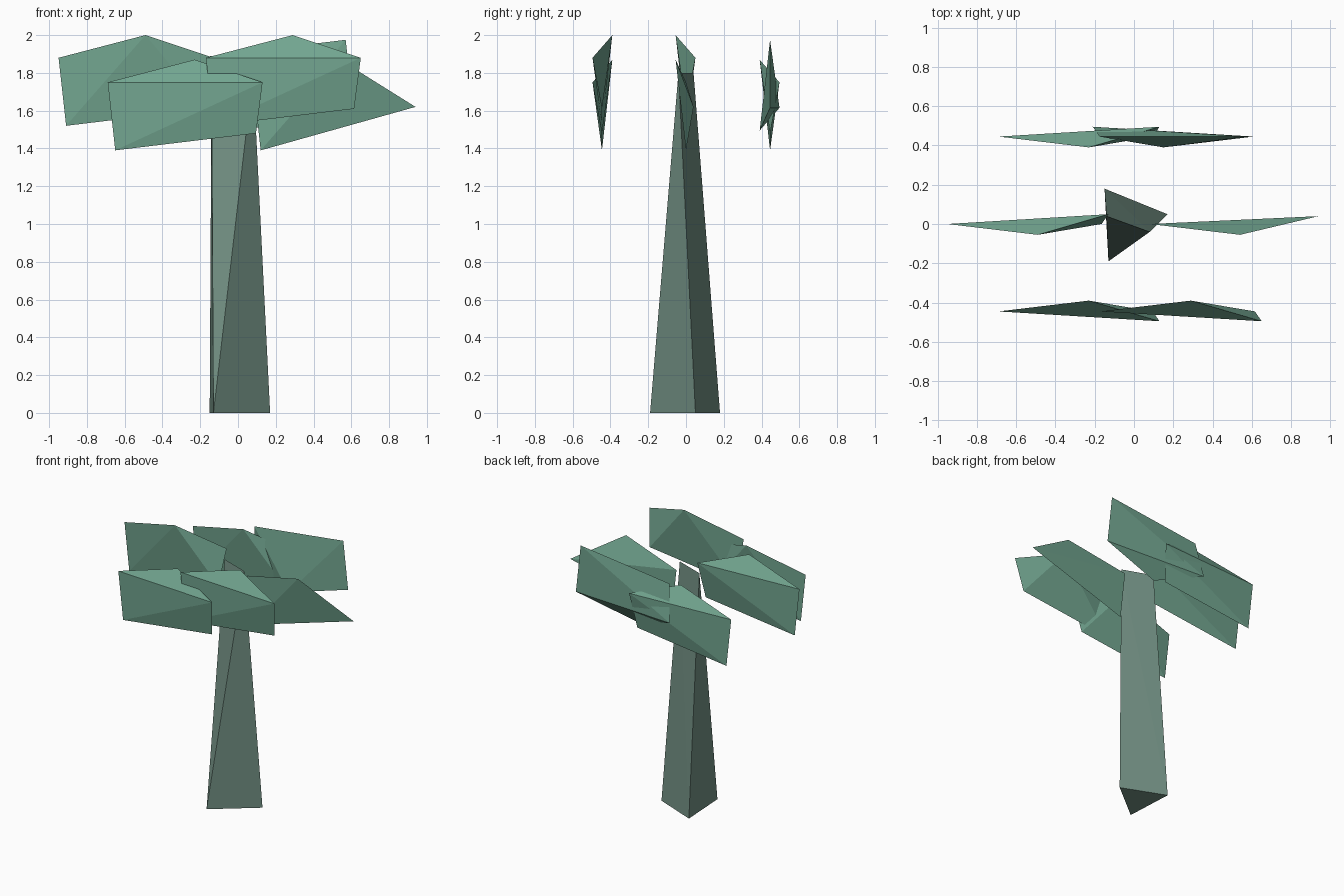
import bpy, bmesh

if "Cube" in bpy.data.objects:
    bpy.data.objects.remove(bpy.data.objects["Cube"])


def material(name, color):
    m = bpy.data.materials.new(name)
    m.diffuse_color = (*color, 1)
    m.use_nodes = True
    m.node_tree.nodes["Principled BSDF"].inputs["Base Color"].default_value = m.diffuse_color
    return m


def hull(name, points, mat):
    """Flat-shaded convex solid through a few corner points."""
    bm = bmesh.new()
    for p in points:
        bm.verts.new(p)
    bmesh.ops.convex_hull(bm, input=bm.verts[:])
    bmesh.ops.dissolve_limit(bm, angle_limit=0.01, verts=bm.verts[:], edges=bm.edges[:])
    bmesh.ops.recalc_face_normals(bm, faces=bm.faces[:])
    me = bpy.data.meshes.new(name)
    bm.to_mesh(me)
    bm.free()
    me.materials.append(mat)
    ob = bpy.data.objects.new(name, me)
    bpy.context.collection.objects.link(ob)
    return ob


leaf_green = material("leaf_green", (0.17, 0.38, 0.28))
trunk_green = material("trunk_green", (0.17, 0.28, 0.23))

# Trunk: three-sided base tapering to a single top edge
hull("trunk", [(-0.15, 0.18, 0), (0.17, 0.05, 0), (-0.13, -0.19, 0),
               (0.08, -0.04, 1.8), (-0.14, 0.04, 1.8)], trunk_green)

# Leaf clump: upper left, crest, upper right, lower right, lower left
CLUMP = [(0, 0, 0), (0.46, 0.055, 0.12), (0.82, -0.05, 0),
         (0.785, 0, -0.27), (0.04, 0, -0.36)]
# Variant whose right end closes to one point
POINTED = CLUMP[:2] + [(0.86, -0.04, -0.13), CLUMP[4]]

# name, corner points, position of upper left corner, x/z sign, y sign
clumps = [
    ("leaf_front_left", CLUMP, (-0.69, -0.445, 1.75), 1, 1),
    ("leaf_front_right", CLUMP, (-0.17, -0.445, 1.88), 1, 1),
    ("leaf_left", CLUMP, (-0.95, 0, 1.88), 1, -1),
    ("leaf_right", POINTED, (0.08, 0, 1.75), 1, -1),
    ("leaf_back_left", CLUMP, (-0.69, 0.445, 1.75), 1, -1),
    ("leaf_back_right", CLUMP, (0.61, 0.445, 1.615), -1, -1),
]
for name, pts, (ox, oy, oz), s, sy in clumps:
    hull(name, [(ox + s * x, oy + sy * y, oz + s * z) for x, y, z in pts], leaf_green)
